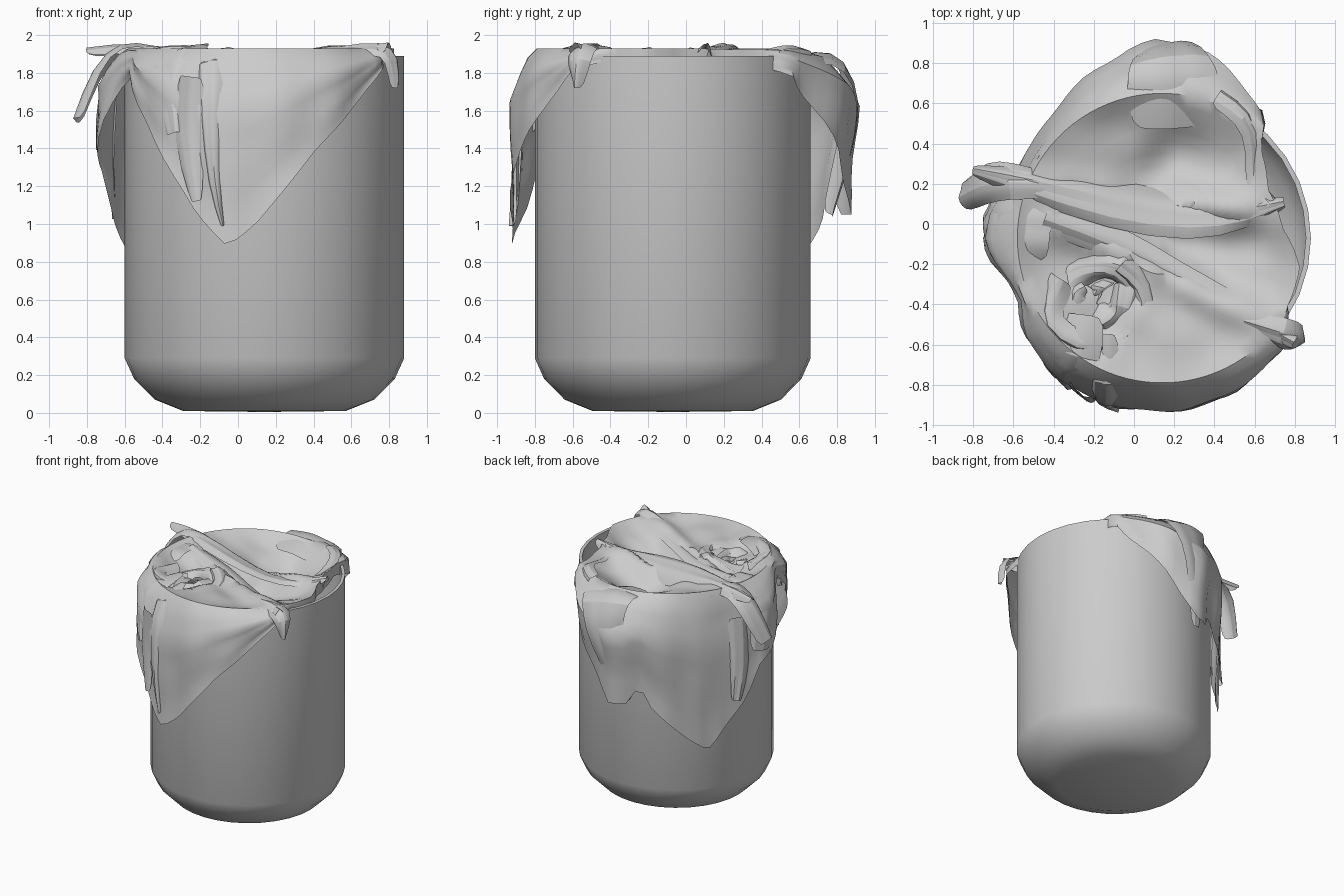
import bpy, bmesh, math, random
from mathutils import Vector, noise

if "Cube" in bpy.data.objects:
    bpy.data.objects.remove(bpy.data.objects["Cube"])

random.seed(4)
CX, CY = 0.14, -0.07


def make(name, verts, faces, angle=40, subsurf=0):
    me = bpy.data.meshes.new(name)
    me.from_pydata(verts, [], faces)
    bm = bmesh.new()
    bm.from_mesh(me)
    bmesh.ops.remove_doubles(bm, verts=bm.verts, dist=0.0005)
    bmesh.ops.recalc_face_normals(bm, faces=bm.faces)
    bm.to_mesh(me)
    bm.free()
    ob = bpy.data.objects.new(name, me)
    bpy.context.collection.objects.link(ob)
    if subsurf:
        ob.modifiers.new("smooth", 'SUBSURF').levels = subsurf
        ob.modifiers["smooth"].render_levels = subsurf
    bpy.ops.object.select_all(action='DESELECT')
    bpy.context.view_layer.objects.active = ob
    ob.select_set(True)
    bpy.ops.object.shade_smooth_by_angle(angle=math.radians(angle))
    return ob


def grid_faces(rows, cols, wrap=False):
    return [(i * cols + j, i * cols + (j + 1) % cols,
             (i + 1) * cols + (j + 1) % cols, (i + 1) * cols + j)
            for i in range(rows - 1) for j in range(cols if wrap else cols - 1)]


# Bin: lathed profile, outside then inside
profile = [(0, 0.005), (0.43, 0.01), (0.58, 0.07), (0.69, 0.18), (0.74, 0.29), (0.74, 1.89),
           (0.715, 1.89), (0.715, 0.30), (0.66, 0.20), (0.56, 0.10), (0.42, 0.04), (0, 0.035)]
N = 32
verts = [(CX + r * math.cos(2 * math.pi * j / N), CY + r * 0.987 * math.sin(2 * math.pi * j / N), z)
         for r, z in profile for j in range(N)]
make("bin", verts, grid_faces(len(profile), N, True))

# Draped sheet: angle, height of hanging edge, outward reach
HANG = [(-180, 1.36, .88), (-165, 1.72, .80), (-155, 1.80, .77), (-143, 1.62, .84), (-130, 1.40, .86),
        (-115, 1.06, .87), (-103, 0.88, .87), (-93, 1.00, .86), (-71, 1.40, .85), (-52, 1.66, .83),
        (-40, 1.82, .80), (-28, 1.87, .71), (-12, 1.86, .70), (5, 1.84, .60), (25, 1.80, .58),
        (42, 1.84, .66), (52, 1.78, .80), (65, 1.60, .88), (78, 1.36, .96), (92, 1.05, .98),
        (100, 1.05, .95), (106, 1.20, .92), (112, 1.03, .90), (130, 0.76, .83), (143, 0.63, .80),
        (155, 0.84, .80), (167, 1.05, .82), (172, 1.28, .87), (180, 1.36, .88)]


def hang(a):
    for p, q in zip(HANG, HANG[1:]):
        if p[0] <= a <= q[0]:
            t = (a - p[0]) / (q[0] - p[0])
            return p[1] + (q[1] - p[1]) * t, p[2] + (q[2] - p[2]) * t
    return 1.9, .7


def seg_dist(x, y, a, b):
    d, p = Vector(b) - Vector(a), Vector((x, y)) - Vector(a)
    t = max(0, min(1, p.dot(d) / d.length_squared))
    return (p - d * t).length


RIDGES = [((-.7, .25), (.6, .05), .10), ((-.4, .02), (.8, -.58), .09), ((-.1, -.6), (.1, -.25), .07)]


def inner_height(x, y, f):
    z = 1.77 + 0.16 * f ** 2.5
    z -= 0.08 * math.exp(-((x - .2) ** 2 + (y - .3) ** 2) / .08)
    z += 0.09 * math.exp(-((x - .25) ** 2 + (y + .6) ** 2) / .08) * (1 - f ** 4)
    for a, b, h in RIDGES:
        z += h * math.exp(-(seg_dist(x, y, a, b) / .10) ** 2) * (1 - f ** 4)
    return min(1.95, z + 0.07 * noise.noise(Vector((x * 4, y * 4, 2))) * (1 - f ** 5))


COLS, IN, OUT = 90, 12, 10
verts = []
for i in range(IN + OUT + 1):
    for j in range(COLS):
        deg = -180 + 360 * j / COLS
        a = math.radians(deg)
        zb, reach = hang(deg)
        r0 = min(.72, reach)
        over = reach > .74
        if i <= IN:
            f = i / IN
            r = r0 * f
            z = inner_height(CX + r * math.cos(a), CY + r * math.sin(a), f)
        else:
            t = (i - IN) / OUT
            out = min(1, t / .4) ** .75
            if 55 < deg < 145:
                out *= 1 - .35 * max(0, t - .4)
            r = r0 + (reach - r0) * out
            if over:
                r = max(r, .755)
                r += .012 * math.sin(deg * .28) * t + .03 * noise.noise(Vector((deg * .06, t * 3, 5))) * t
            z = 1.93 + (zb - 1.93) * t ** 1.15
            if over:
                z += .025 * noise.noise(Vector((deg * .05, 1, 7))) * max(0, 1 - t * 2)
        verts.append((CX + r * math.cos(a), CY + r * math.sin(a), z))
make("draped_sheet", verts, grid_faces(IN + OUT + 1, COLS, True), 45)


# Folded strips of cloth: path points carry x, y, z and half width
def fold(name, path, depth=.035):
    pts = [Vector(p[:3]) for p in path]
    verts = []
    for i, p in enumerate(pts):
        t = (pts[min(i + 1, len(pts) - 1)] - pts[max(i - 1, 0)]).normalized()
        radial = Vector((p.x - CX, p.y - CY, 0)).normalized()
        n = radial * .8 + Vector((0, 0, .9))
        n = (n - t * n.dot(t)).normalized()
        side = t.cross(n)
        for u, h in ((-1, -1.1), (-.55, .3), (-.1, 1), (.3, .3), (.65, .5), (1, -1)):
            w = path[i][3] * random.uniform(.85, 1.15)
            verts.append(p + side * u * w + n * h * depth * random.uniform(.5, 1))
    make(name, verts, grid_faces(len(pts), 6), 40, 1)


fold("long_ridge_fold", [(-.80, .27, 1.91, .03), (-.55, .22, 1.94, .08), (-.1, .10, 1.88, .13),
                         (.3, .03, 1.83, .12), (.55, .06, 1.87, .08), (.75, .11, 1.94, .03)], .045)
fold("cross_ridge_fold", [(-.45, .02, 1.90, .10), (-.1, -.10, 1.86, .10), (.2, -.26, 1.85, .08),
                          (.5, -.42, 1.88, .07), (.80, -.59, 1.93, .05)], .045)
fold("front_right_knot", [(.55, -.48, 1.92, .05), (.76, -.55, 1.95, .08), (.84, -.58, 1.88, .07),
                          (.83, -.58, 1.72, .02)])
fold("left_knot", [(-.45, .2, 1.92, .07), (-.62, .22, 1.96, .09), (-.76, .20, 1.82, .11), (-.85, .14, 1.55, .09)])
fold("left_flap", [(-.42, -.06, 1.90, .14), (-.62, -.04, 1.92, .16), (-.73, -.01, 1.70, .14),
                   (-.73, .05, 1.40, .09)])
fold("left_tail", [(-.62, .18, 1.7, .10), (-.66, .2, 1.3, .09), (-.64, .24, 1.03, .05)])
fold("front_pleat", [(-.15, -.55, 1.90, .07), (-.14, -.82, 1.91, .08), (-.15, -.90, 1.6, .07),
                     (-.13, -.91, 1.2, .04), (-.08, -.92, .99, .01)], .025)
fold("front_left_pleat", [(-.28, -.45, 1.90, .15), (-.32, -.66, 1.93, .17), (-.37, -.73, 1.78, .13),
                          (-.33, -.80, 1.48, .06)])
fold("front_side_pleat", [(-.25, -.84, 1.78, .08), (-.28, -.83, 1.5, .09), (-.22, -.88, 1.12, .03)], .02)
fold("back_strip", [(.2, .48, 1.83, .22), (.2, .70, 1.91, .22), (.19, .84, 1.87, .20), (.14, .90, 1.68, .16),
                    (.08, .86, 1.4, .11), (.02, .76, 1.05, .06)], .025)
fold("back_right_hem", [(.42, .64, 1.90, .06), (.57, .55, 1.93, .06), (.62, .38, 1.88, .05),
                        (.60, .2, 1.84, .06), (.70, .10, 1.91, .05)])

# Crumpled rosette at the front left
for k in range(6):
    r = .05 + .042 * k
    start = k * 2.2
    path = []
    for s in range(5):
        a = start + s * random.uniform(.5, .7)
        rr = r * random.uniform(.8, 1.2)
        path.append((-.20 + rr * math.cos(a) * 1.1, -.38 + rr * math.sin(a),
                     1.82 + .014 * k + random.uniform(-.04, .04), random.uniform(.05, .11)))
    fold(f"rosette_fold_{k + 1}", path, .06)
